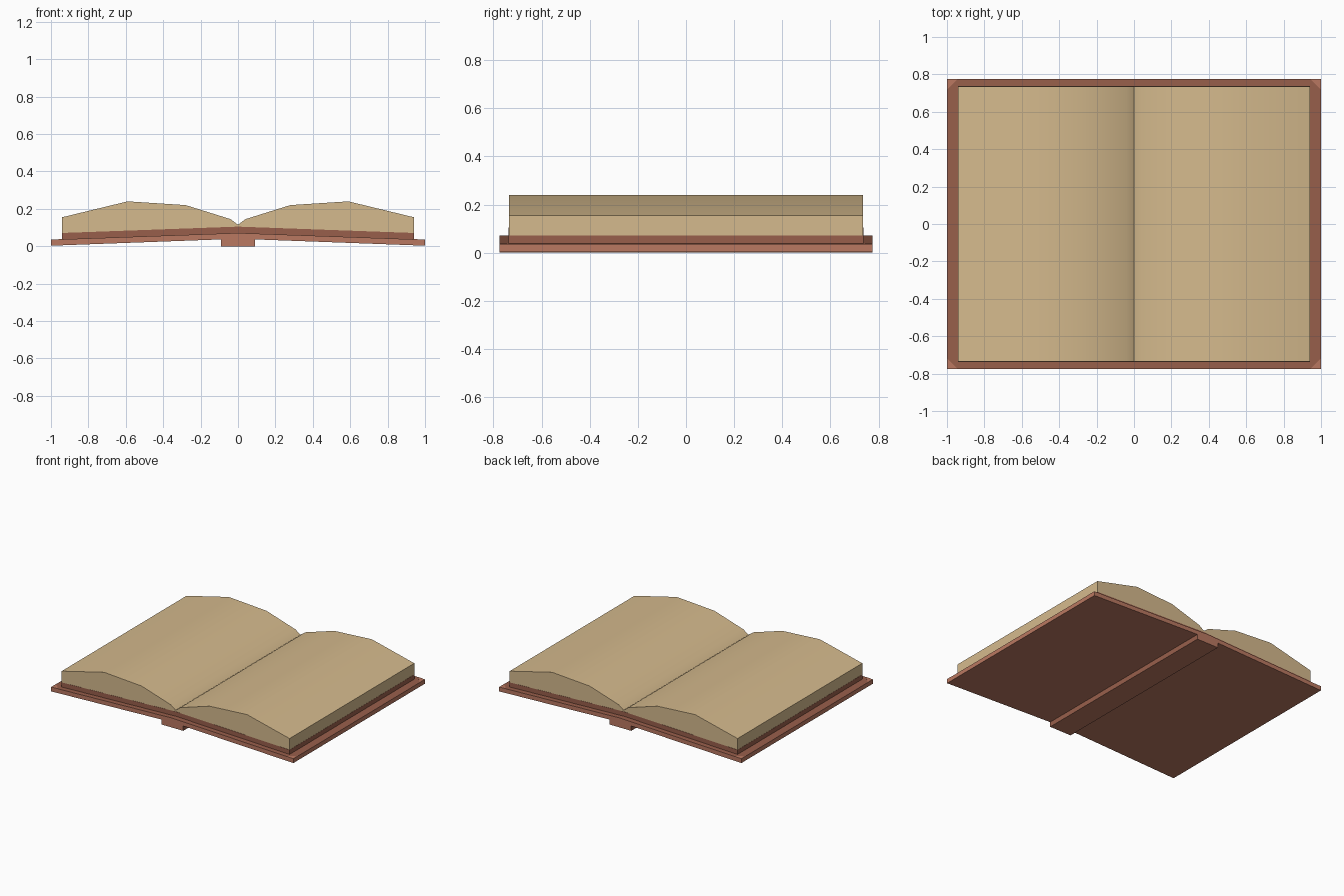
import bpy, bmesh

if "Cube" in bpy.data.objects:
    bpy.data.objects.remove(bpy.data.objects["Cube"])


def material(name, hex_code):
    def lin(v):
        return v / 12.92 if v <= 0.04045 else ((v + 0.055) / 1.055) ** 2.4
    m = bpy.data.materials.new(name)
    rgb = [lin(int(hex_code[i:i + 2], 16) / 255) for i in (0, 2, 4)]
    m.diffuse_color = (*rgb, 1)
    m.use_nodes = True
    m.node_tree.nodes["Principled BSDF"].inputs["Base Color"].default_value = m.diffuse_color
    return m


LEATHER = material("dark leather", "985F4B")
EDGE = material("light leather", "BA7861")
PAPER = material("aged paper", "D5BA8D")


def build(name, bottom, top, mats, rule=None):
    """Solid between two matching rings of points."""
    bm = bmesh.new()
    a = [bm.verts.new(p) for p in bottom]
    b = [bm.verts.new(p) for p in top]
    n = len(a)
    bm.faces.new(a)
    bm.faces.new(b[::-1])
    for i in range(n):
        bm.faces.new((a[i], b[i], b[(i + 1) % n], a[(i + 1) % n]))
    bmesh.ops.recalc_face_normals(bm, faces=bm.faces)
    bm.normal_update()
    if rule:
        for f in bm.faces:
            f.material_index = rule(f.normal)
    me = bpy.data.meshes.new(name)
    bm.to_mesh(me)
    bm.free()
    ob = bpy.data.objects.new(name, me)
    bpy.context.collection.objects.link(ob)
    for m in mats:
        me.materials.append(m)
    return ob


def extrude(name, profile, half_y, mats, rule=None):
    """Extrude an x-z profile along y."""
    return build(name, [(x, -half_y, z) for x, z in profile],
                 [(x, half_y, z) for x, z in profile], mats, rule)


for side, s in (("left", -1), ("right", 1)):
    # cover board: dark top, light edges and underside
    extrude(side + "_cover", [(0, 0.04), (s, 0.003), (s, 0.035), (0, 0.071)],
            0.775, [EDGE, LEATHER], lambda n: int(n.z > 0.5))
    # lining under the pages
    extrude(side + "_lining", [(0, 0.07), (s * 0.9415, 0.036), (s * 0.9415, 0.071), (0, 0.105)],
            0.7365, [LEATHER])
    # curved page block
    top = [(0, 0.115), (0.04, 0.145), (0.28, 0.22), (0.59, 0.24), (0.9405, 0.155)]
    pages = extrude(side + "_pages",
                    [(s * x, z) for x, z in top + [(0.9405, 0.06), (0, 0.09)]], 0.7355, [PAPER])
    bpy.ops.object.select_all(action='DESELECT')
    pages.select_set(True)
    bpy.context.view_layer.objects.active = pages
    bpy.ops.object.shade_smooth_by_angle(angle=0.5)
    # light corner pieces on the cover, following its slope
    for end, t in (("front", -1), ("back", 1)):
        tri = [(1, 0.775), (0.942, 0.775), (1, 0.717)]

        def ring(lift):
            return [(s * x, t * y, 0.071 - 0.036 * x + lift) for x, y in tri]
        build(f"{side}_{end}_corner", ring(-0.001), ring(0.001), [EDGE])

# spine: light leather with dark sides
extrude("spine", [(-0.09, 0), (0.09, 0), (0.09, 0.045), (-0.09, 0.045)], 0.775,
        [EDGE, LEATHER], lambda n: int(abs(n.x) > 0.5))
